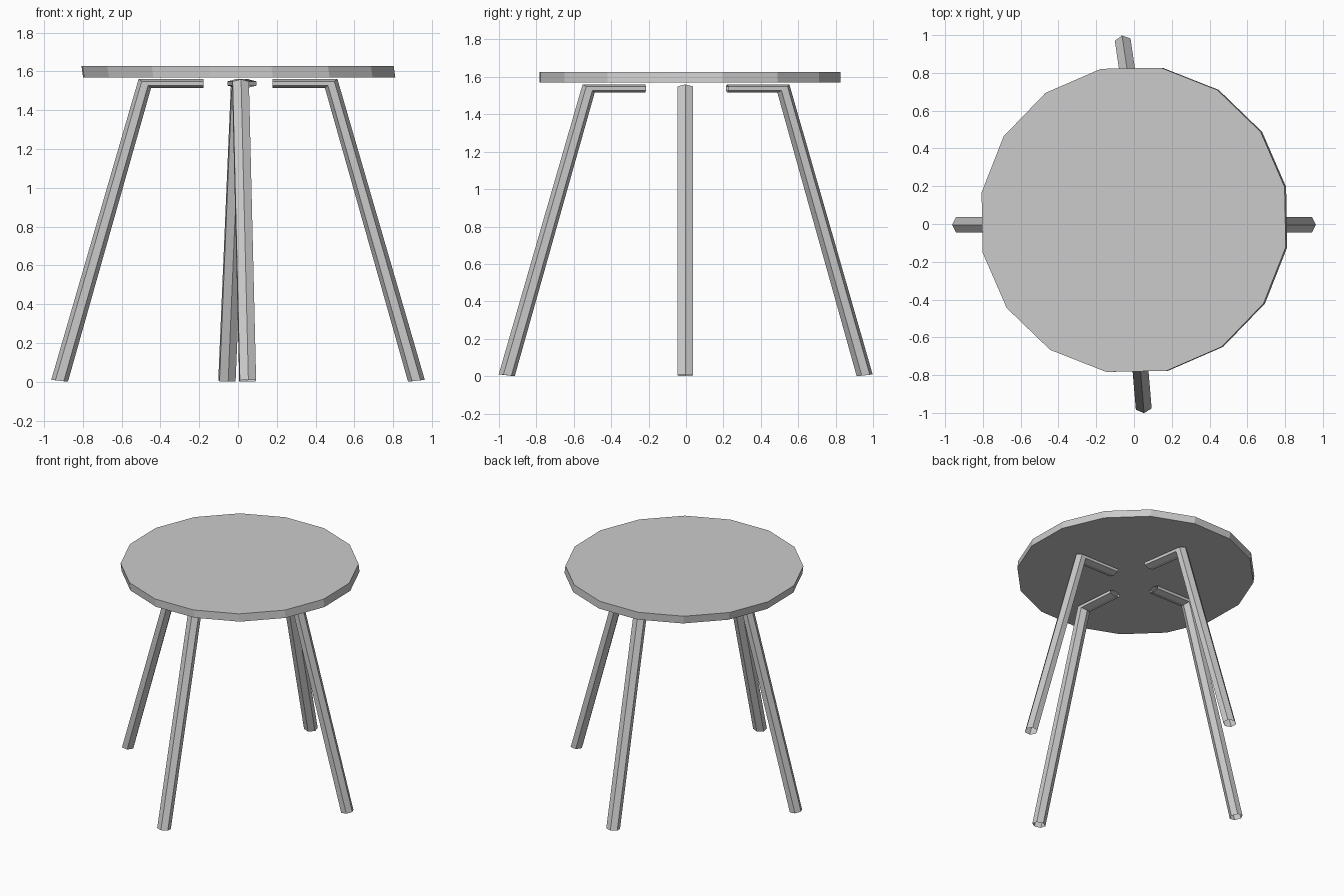
import bpy, bmesh
from math import cos, sin, pi, radians
from mathutils import Vector

cube = bpy.data.objects.get("Cube")
if cube:
    bpy.data.objects.remove(cube)

GREY = (0.6, 0.6, 0.6, 1)
mat = bpy.data.materials.new("plain_grey")
mat.use_nodes = True
mat.diffuse_color = GREY
mat.node_tree.nodes["Principled BSDF"].inputs["Base Color"].default_value = GREY


def bridge(bm, a, b):
    for i in range(len(a)):
        j = (i + 1) % len(a)
        bm.faces.new((a[i], a[j], b[j], b[i]))


def finish(name, bm):
    bmesh.ops.recalc_face_normals(bm, faces=bm.faces)
    mesh = bpy.data.meshes.new(name)
    bm.to_mesh(mesh)
    bm.free()
    mesh.materials.append(mat)
    obj = bpy.data.objects.new(name, mesh)
    bpy.context.collection.objects.link(obj)
    return obj


# Sixteen-sided top, its underside nudged slightly sideways
def table_top(sides=16, radius=0.818):
    bm = bmesh.new()
    rings = []
    for x, z in ((0.006, 1.57), (-0.002, 1.627)):
        angles = [2 * pi * i / sides + radians(12.25) for i in range(sides)]
        rings.append([bm.verts.new((x + radius * cos(a), 0.022 + radius * sin(a), z))
                      for a in angles])
    bridge(bm, *rings)
    bm.faces.new(rings[0])
    bm.faces.new(rings[1])
    finish("table_top", bm)


# Bent six-sided open tube: flat bar under the top, elbow, splayed leg
# Each section is its outer and inner ridge as (radius, height)
SECTIONS = (((0.177, 1.56), (0.177, 1.516)),
            ((0.513, 1.56), (0.448, 1.516)),
            ((0.963, 0.01), (0.877, 0.0)))


def leg(name, direction, elbow, shift=0.0, half_width=0.042):
    """direction: heading in degrees; elbow: plan position the leg passes through."""
    a = radians(direction)
    out = Vector((cos(a), sin(a), 0))
    side = Vector((-sin(a), cos(a), 0))
    base = Vector((*elbow, 0)) - out * (0.48 + shift)
    bm = bmesh.new()
    rings = []
    for outer, inner in SECTIONS:
        p, q = (base + out * (r + shift) + Vector((0, 0, z)) for r, z in (outer, inner))
        mid, h, w = (p + q) / 2, (p - q) / 2, side * half_width
        rings.append([bm.verts.new(v) for v in (
            p, mid + h / 2 + w, mid - h / 2 + w, q, mid - h / 2 - w, mid + h / 2 - w)])
    bridge(bm, rings[0], rings[1])
    bridge(bm, rings[1], rings[2])
    finish(name, bm)


table_top()
leg("left_leg", 0, (0.48, -0.004))
leg("right_leg", 180, (-0.48, -0.004))
leg("front_leg", -85.2, (0.013, -0.52), 0.04)
leg("back_leg", 98.5, (0.008, 0.52), 0.04)
